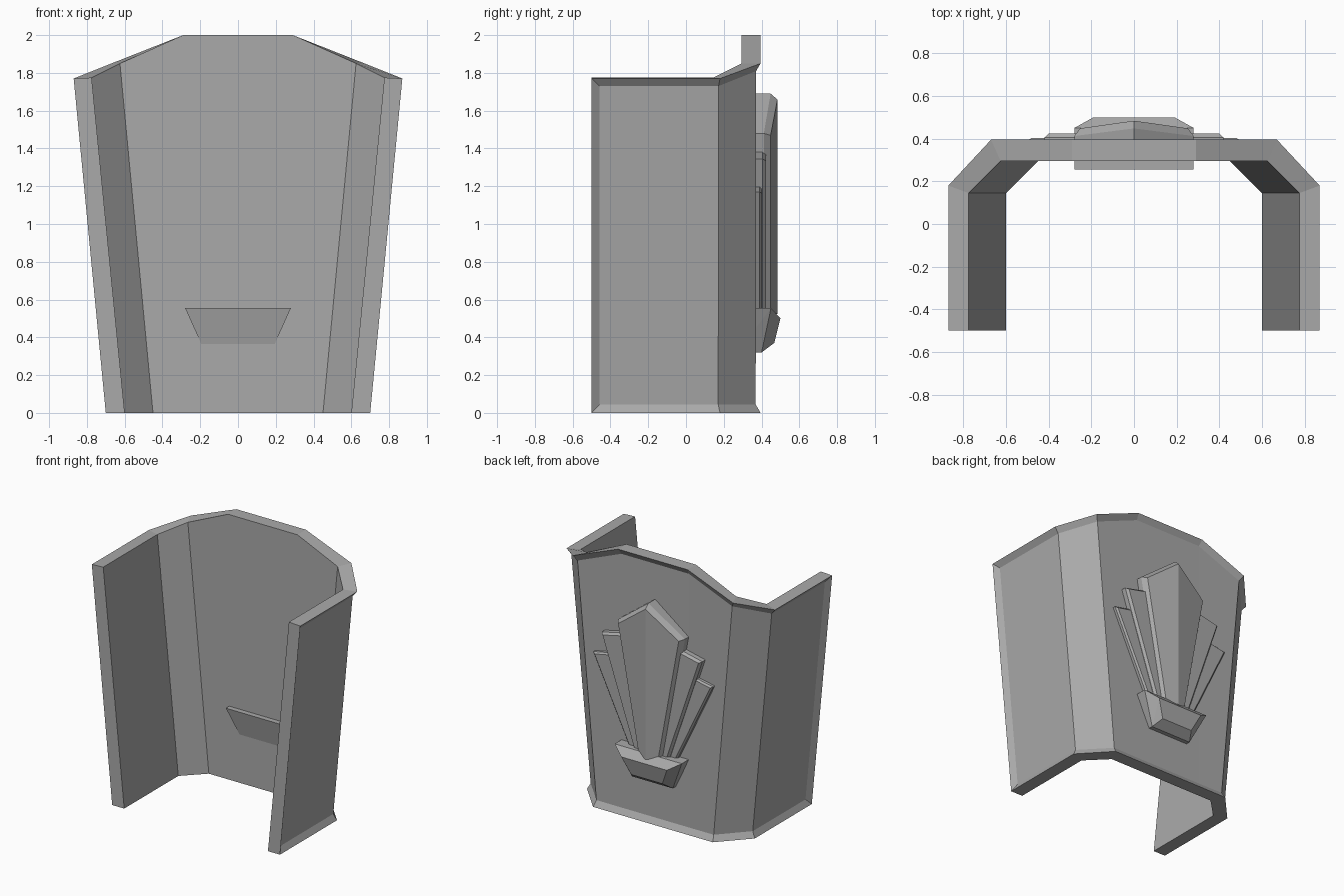
import bpy, bmesh
from mathutils import Vector

cube = bpy.data.objects.get("Cube")
if cube:
    bpy.data.objects.remove(cube, do_unlink=True)

GREY = (0.4, 0.4, 0.4, 1.0)
mat = bpy.data.materials.new("plain grey")
mat.use_nodes = True
mat.diffuse_color = GREY
mat.node_tree.nodes["Principled BSDF"].inputs["Base Color"].default_value = GREY


def finish(name, bm):
    bmesh.ops.recalc_face_normals(bm, faces=bm.faces[:])
    mesh = bpy.data.meshes.new(name)
    bm.to_mesh(mesh)
    bm.free()
    mesh.materials.append(mat)
    obj = bpy.data.objects.new(name, mesh)
    bpy.context.collection.objects.link(obj)
    return obj


# Curved shield wall: stations as (bottom x, top x, y, top z), outer and inner
outer = [(0.70, 0.87, -0.5, 1.77), (0.70, 0.87, 0.18, 1.77),
         (0.50, 0.67, 0.395, 1.85), (0.29, 0.29, 0.395, 2.0)]
inner = [(0.60, 0.775, -0.5, 1.775), (0.60, 0.775, 0.145, 1.775),
         (0.45, 0.625, 0.295, 1.85), (0.29, 0.29, 0.295, 2.0)]


def both_sides(half):
    return half + [(-b, -t, y, z) for b, t, y, z in reversed(half)]


bm = bmesh.new()
rings = []
for o, i in zip(both_sides(outer), both_sides(inner)):
    rings.append([bm.verts.new(p) for p in (
        (o[0], o[2], 0), (o[1], o[2], o[3]), (i[1], i[2], i[3]), (i[0], i[2], 0))])
panel = []
for a, b in zip(rings, rings[1:]):
    for k in range(4):
        n = (k + 1) % 4
        face = bm.faces.new((a[k], a[n], b[n], b[k]))
        if k == 0:
            panel.append(face)
bm.faces.new(rings[0])
bm.faces.new(rings[-1])
bmesh.ops.recalc_face_normals(bm, faces=bm.faces[:])
# Sunken outer panel framed by a raised rim
bmesh.ops.inset_region(bm, faces=panel, thickness=0.043, depth=-0.027,
                       use_even_offset=True)
finish("shield_wall", bm)


# Bevelled blade on the back, given its outline in x and z
def blade(name, outline, wall_y, bevel, rise, ridge=0.0):
    bm = bmesh.new()
    back = [bm.verts.new((x, 0.34, z)) for x, z in outline]
    front = [bm.verts.new((x, wall_y, z)) for x, z in outline]
    count = len(outline)
    for k in range(count):
        n = (k + 1) % count
        bm.faces.new((back[k], back[n], front[n], front[k]))
    bm.faces.new(back)
    if ridge:
        caps = [bm.faces.new(front[:4]), bm.faces.new(front[3:] + front[:1])]
    else:
        caps = [bm.faces.new(front)]
    bmesh.ops.recalc_face_normals(bm, faces=bm.faces[:])
    bmesh.ops.inset_region(bm, faces=caps, thickness=bevel, depth=rise,
                           use_even_offset=True)
    for v in bm.verts:
        if ridge and abs(v.co.x) < 0.001 and v.co.y > 0.35:
            v.co.y += ridge
    return finish(name, bm)


blade("centre_blade", [(0, 1.69), (0.28, 1.48), (0.10, 0.5), (0, 0.5),
                       (-0.10, 0.5), (-0.28, 1.48)], 0.412, 0.025, 0.036, 0.036)
for side, s in (("left", 1), ("right", -1)):
    blade(side + "_middle_blade", [(s * x, z) for x, z in (
        (0.24, 1.385), (0.42, 1.345), (0.14, 0.52), (0.04, 0.52))], 0.405, 0.015, 0.018)
    blade(side + "_outer_blade", [(s * x, z) for x, z in (
        (0.35, 1.2), (0.5, 1.17), (0.19, 0.52), (0.08, 0.52))], 0.39, 0.012, 0.012)

# Faceted cup under the blades, passing through the wall
bm = bmesh.new()
for x, y, z in ((0.28, 0.255, 0.555), (0.28, 0.45, 0.555), (0.19, 0.5, 0.50),
                (0.13, 0.467, 0.37), (0.17, 0.40, 0.32), (0.17, 0.32, 0.32),
                (0.19, 0.297, 0.355)):
    for s in (1, -1):
        bm.verts.new(Vector((s * x, y, z)))
bmesh.ops.convex_hull(bm, input=bm.verts[:])
bmesh.ops.dissolve_limit(bm, angle_limit=0.02, verts=bm.verts[:], edges=bm.edges[:])
finish("blade_cup", bm)
